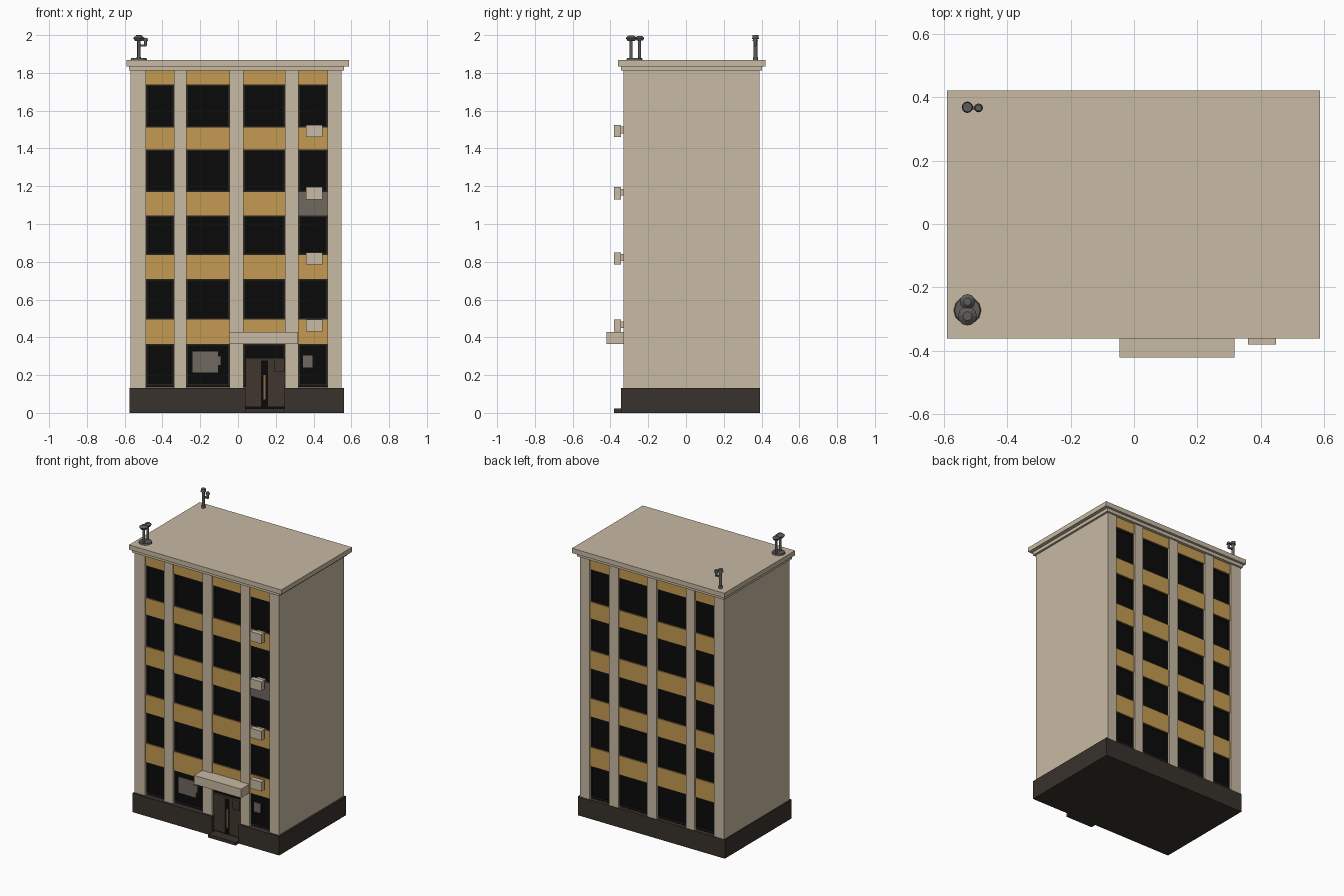
import bpy, bmesh, math
from mathutils import Matrix

if "Cube" in bpy.data.objects:
    bpy.data.objects.remove(bpy.data.objects["Cube"])

def mat(name, rgb):
    m = bpy.data.materials.new(name)
    m.diffuse_color = (*rgb, 1)
    m.use_nodes = True
    m.node_tree.nodes["Principled BSDF"].inputs["Base Color"].default_value = m.diffuse_color
    return m

CREAM = mat("cream_plaster", (0.58, 0.49, 0.37))
OCHRE = mat("ochre_panel", (0.56, 0.33, 0.085))
DARK = mat("dark_plinth", (0.04, 0.032, 0.025))
GLASS = mat("black_glass", (0.003, 0.003, 0.003))
FRAME = mat("window_frame", (0.018, 0.016, 0.014))
GREY = mat("grey_board", (0.16, 0.14, 0.115))
METAL = mat("roof_metal", (0.11, 0.108, 0.1))
DOOR = mat("door_brown", (0.05, 0.037, 0.026))
TAN = mat("tan_handle", (0.25, 0.15, 0.07))

def finish(name, bm, m):
    bmesh.ops.recalc_face_normals(bm, faces=bm.faces)
    me = bpy.data.meshes.new(name)
    bm.to_mesh(me)
    bm.free()
    me.materials.append(m)
    ob = bpy.data.objects.new(name, me)
    bpy.context.collection.objects.link(ob)
    return ob

def boxes(name, m, items):
    """Each item: x0, x1, y0, y1, z0, z1."""
    bm = bmesh.new()
    for x0, x1, y0, y1, z0, z1 in items:
        mx = Matrix.Translation(((x0 + x1) / 2, (y0 + y1) / 2, (z0 + z1) / 2))
        s = Matrix.Diagonal((abs(x1 - x0), abs(y1 - y0), abs(z1 - z0), 1))
        bmesh.ops.create_cube(bm, size=1, matrix=mx @ s)
    return finish(name, bm, m)

def extrude_plan(name, m, pts, z0, z1):
    bm = bmesh.new()
    f = bm.faces.new([bm.verts.new((x, y, z0)) for x, y in pts])
    r = bmesh.ops.extrude_face_region(bm, geom=[f])
    top = [v for v in r["geom"] if isinstance(v, bmesh.types.BMVert)]
    bmesh.ops.translate(bm, verts=top, vec=(0, 0, z1 - z0))
    if not any(fc.normal.z < -0.5 and fc.calc_center_median().z == z0 for fc in bm.faces) and f not in bm.faces[:]:
        pass
    return finish(name, bm, m)

def rods(name, m, items, n=12):
    """Each item: x, y, z0, z1, bottom radius, top radius."""
    bm = bmesh.new()
    for x, y, z0, z1, r0, r1 in items:
        bmesh.ops.create_cone(bm, cap_ends=True, segments=n, radius1=r0, radius2=r1,
                              depth=z1 - z0, matrix=Matrix.Translation((x, y, (z0 + z1) / 2)))
    return finish(name, bm, m)

XL, XR, YF, YB, REC = -0.568, 0.547, -0.33, 0.39, 0.025
BAYS = [(-0.488, -0.34), (-0.272, -0.045), (0.03, 0.25), (0.32, 0.473)]
WINDOWS = [(0.145, 0.365), (0.495, 0.71), (0.835, 1.045), (1.17, 1.395), (1.51, 1.738)]
SPANDRELS = [(0.365, 0.495), (0.71, 0.835), (1.045, 1.17), (1.395, 1.51), (1.738, 1.812)]

# Walls: plan outline with a recess for each window bay, front and back
plan = [(XL, YF)]
for a, b in BAYS:
    plan += [(a, YF), (a, YF + REC), (b, YF + REC), (b, YF)]
plan += [(XR, YF), (XR, YB)]
for a, b in reversed(BAYS):
    plan += [(b, YB), (b, YB - REC), (a, YB - REC), (a, YB)]
plan += [(XL, YB)]
extrude_plan("walls", CREAM, plan, 0.12, 1.815)

# Plinth with a doorway notch
DX0, DX1 = 0.04, 0.245
extrude_plan("plinth", DARK, [(-0.575, -0.345), (DX0, -0.345), (DX0, -0.305), (DX1, -0.305),
                              (DX1, -0.345), (0.56, -0.345), (0.56, 0.393), (-0.575, 0.393)], 0, 0.132)

# Window bays on both long sides
for side, y, d in (("front", YF, 1), ("back", YB, -1)):
    panels, glass, frames = [], [], []
    for i, (a, b) in enumerate(BAYS):
        for j, (z0, z1) in enumerate(SPANDRELS):
            if side == "front" and i == 3 and j == 2:
                continue
            panels.append((a, b, y + d * 0.008, y + d * REC, z0, z1))
        for z0, z1 in WINDOWS:
            g, f = y + d * 0.021, y + d * 0.015
            glass.append((a, b, g, y + d * REC, z0 - 0.01, z1))
            t = 0.008
            frames += [(a, a + t, f, g, z0, z1), (b - t, b, f, g, z0, z1),
                       (a + t, b - t, f, g, z1 - t, z1)]
            if not (side == "front" and i == 2 and z0 < 0.2):
                frames.append((a + t, b - t, f, g, z0, z0 + t))
    boxes(side + "_spandrels", OCHRE, panels)
    boxes(side + "_window_glass", GLASS, glass)
    boxes(side + "_window_frames", FRAME, frames)

# Damaged bare panel and boards in the ground floor windows
boxes("bare_panel", GREY, [(0.32, 0.473, YF + 0.01, YF + REC, 1.045, 1.17)])
boxes("window_boards", GREY, [(-0.24, -0.105, YF + 0.014, YF + 0.02, 0.215, 0.325),
                              (-0.17, -0.09, YF + 0.013, YF + 0.02, 0.25, 0.3),
                              (0.345, 0.395, YF + 0.014, YF + 0.02, 0.24, 0.305)])

# Entrance: dark back, door leaves, step and canopy
boxes("doorway_back", GLASS, [(DX0, DX1, -0.311, -0.304, 0.02, 0.29)])
boxes("door_leaves", DOOR, [(0.04, 0.125, -0.322, -0.311, 0.03, 0.28),
                            (0.155, 0.245, -0.322, -0.311, 0.03, 0.28),
                            (0.19, 0.245, -0.332, -0.322, 0.22, 0.29),
                            (0.04, 0.245, -0.326, -0.311, 0.275, 0.29)])
boxes("door_handle", TAN, [(0.134, 0.145, -0.318, -0.311, 0.07, 0.2)])
boxes("entrance_step", DARK, [(DX0 - 0.003, DX1 + 0.003, -0.382, -0.305, 0, 0.022)])
boxes("entrance_canopy", CREAM, [(-0.045, 0.317, -0.42, YF + 0.01, 0.365, 0.427)])

# Wall-hung air units with a narrower mount behind
units = []
for z in (0.43, 0.785, 1.13, 1.46):
    units += [(0.36, 0.447, -0.38, -0.345, z, z + 0.065),
              (0.375, 0.432, -0.345, -0.31, z + 0.02, z + 0.055)]
boxes("air_units", CREAM, units)

# Stepped cornice and flat roof
boxes("lower_cornice", CREAM, [(-0.577, 0.562, -0.345, 0.403, 1.812, 1.836)])
boxes("roof_slab", CREAM, [(-0.59, 0.587, -0.361, 0.42, 1.835, 1.868)])

# Front vent: disc base with two capped pipes
vx = -0.525
rods("front_vent", METAL, [(vx, -0.272, 1.866, 1.878, 0.044, 0.04),
                           (vx, -0.29, 1.87, 1.975, 0.008, 0.008),
                           (vx, -0.29, 1.97, 1.985, 0.02, 0.03),
                           (vx, -0.29, 1.985, 1.998, 0.03, 0.014),
                           (vx, -0.245, 1.87, 1.975, 0.008, 0.008),
                           (vx, -0.245, 1.972, 1.985, 0.018, 0.024),
                           (vx, -0.245, 1.985, 1.996, 0.024, 0.012)])

# Rear vent: pole with cap, side arm and small hood
rods("rear_vent", METAL, [(vx, 0.368, 1.866, 1.885, 0.014, 0.012),
                          (vx, 0.368, 1.88, 1.985, 0.01, 0.01),
                          (vx, 0.368, 1.98, 2.0, 0.018, 0.015),
                          (-0.49, 0.366, 1.945, 1.975, 0.007, 0.007),
                          (-0.49, 0.366, 1.97, 1.985, 0.014, 0.01)])
boxes("rear_vent_arm", METAL, [(vx, -0.485, 0.361, 0.371, 1.94, 1.95)])
